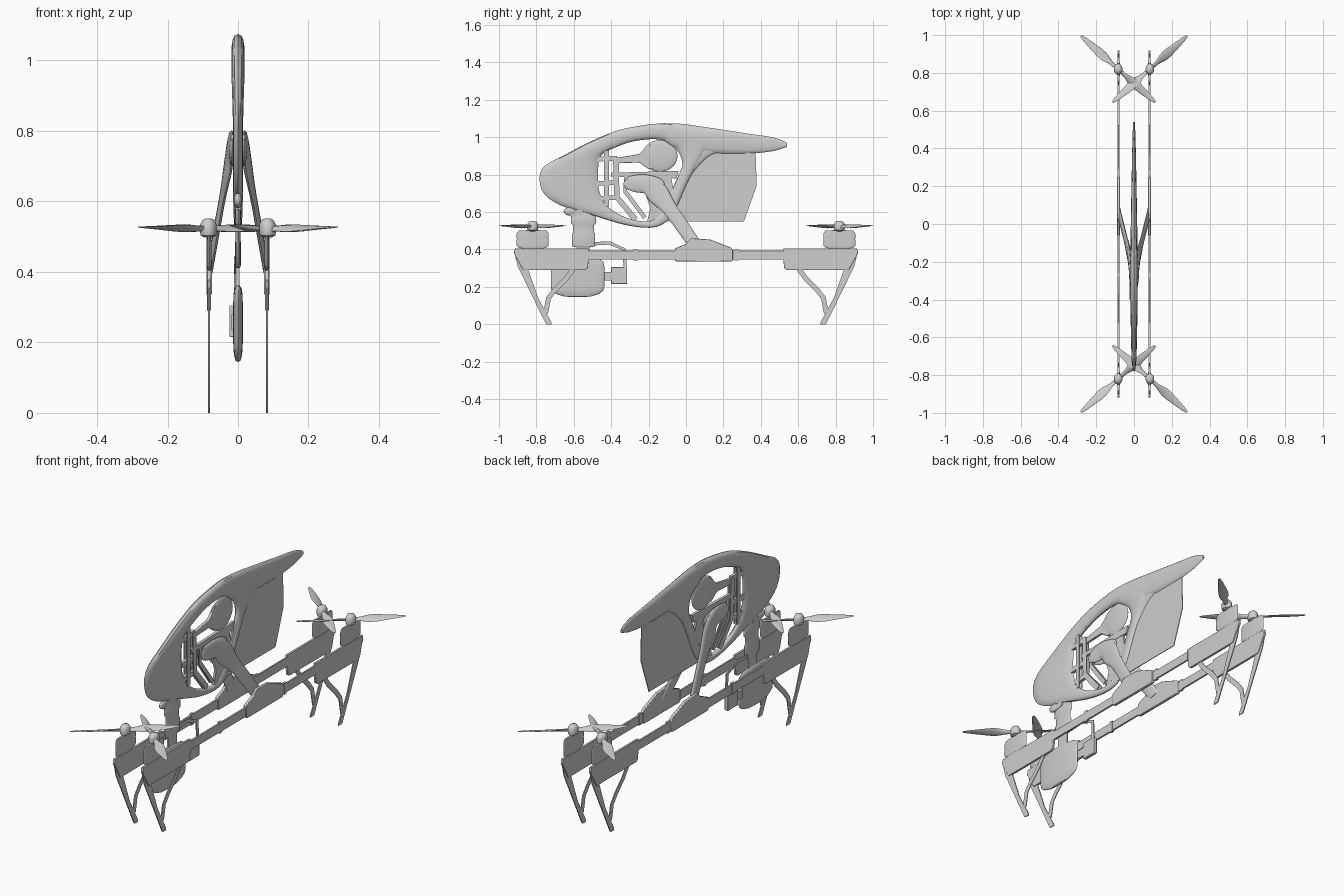
import bpy, bmesh, math
from mathutils import Vector

if "Cube" in bpy.data.objects:
    bpy.data.objects.remove(bpy.data.objects["Cube"])

mat = bpy.data.materials.new("light grey")
mat.diffuse_color = (0.62, 0.62, 0.62, 1)
mat.use_nodes = True
mat.node_tree.nodes["Principled BSDF"].inputs["Base Color"].default_value = mat.diffuse_color


def finish(name, bm, angle=40):
    bmesh.ops.recalc_face_normals(bm, faces=bm.faces)
    me = bpy.data.meshes.new(name)
    bm.to_mesh(me)
    bm.free()
    me.materials.append(mat)
    ob = bpy.data.objects.new(name, me)
    bpy.context.collection.objects.link(ob)
    bpy.ops.object.select_all(action='DESELECT')
    ob.select_set(True)
    bpy.context.view_layer.objects.active = ob
    bpy.ops.object.shade_smooth_by_angle(angle=math.radians(angle))
    return ob


def skin(name, rings, closed=False):
    """Join rings of points into a surface, capped unless closed."""
    bm = bmesh.new()
    vs = [[bm.verts.new(p) for p in r] for r in rings]
    m, n = len(vs), len(vs[0])
    for i in range(m if closed else m - 1):
        a, b = vs[i], vs[(i + 1) % m]
        for j in range(n):
            k = (j + 1) % n
            bm.faces.new((a[j], a[k], b[k], b[j]))
    if not closed:
        bm.faces.new(vs[0])
        bm.faces.new(vs[-1])
    return finish(name, bm)


def spline(pts, steps, closed=False):
    """Catmull-Rom curve through tuples of any size."""
    n, out = len(pts), []
    get = lambda i: pts[i % n] if closed else pts[max(0, min(n - 1, i))]
    for i in range(n if closed else n - 1):
        for s in range(steps):
            t = s / steps
            out.append(tuple(0.5 * (2 * b + (c - a) * t + (2 * a - 5 * b + 4 * c - d) * t * t
                                    + (3 * b - a - 3 * c + d) * t ** 3)
                             for a, b, c, d in zip(get(i - 1), get(i), get(i + 1), get(i + 2))))
    return out if closed else out + [pts[-1]]


def band(name, stations, steps=4, closed=False, n=14):
    """Rounded band; each station is x, outer y z, inner y z, half width."""
    rings = []
    for x, yo, zo, yi, zi, hw in spline(stations, steps, closed):
        ring = []
        for j in range(n):
            a = 2 * math.pi * j / n
            c, s = math.cos(a), math.sin(a)
            s = math.copysign(abs(s) ** 0.8, s)
            ring.append((x + hw * s, (yo + yi) / 2 + (yo - yi) / 2 * c,
                         (zo + zi) / 2 + (zo - zi) / 2 * c))
        rings.append(ring)
    return skin(name, rings, closed)


def plate(name, outline, x, hw, sy=1, bevel=0.0):
    """Side outline (y, z) given thickness along x."""
    ob = skin(name, [[(x + s * hw, y * sy, z) for y, z in outline] for s in (-1, 1)])
    if bevel:
        mod = ob.modifiers.new("edge", 'BEVEL')
        mod.width, mod.segments = bevel, 2
    return ob


def strip(name, path, w, x, hw, sy=1):
    """Flat strut following a (y, z) path."""
    left, right = [], []
    for i, p in enumerate(path):
        d = Vector(path[min(i + 1, len(path) - 1)]) - Vector(path[max(i - 1, 0)])
        nrm = Vector((-d.y, d.x)).normalized() * w / 2
        left.append(tuple(Vector(p) + nrm))
        right.append(tuple(Vector(p) - nrm))
    return plate(name, left + right[::-1], x, hw, sy)


def lathe(name, profile, x, y, squash, n=28):
    """Turned shape around z, flattened along x."""
    return skin(name, [[(x + r * squash * math.cos(2 * math.pi * j / n),
                         y + r * math.sin(2 * math.pi * j / n), z) for j in range(n)]
                       for r, z in profile])


def ellipsoid(name, c, r):
    prof = [(max(0.01, math.cos(a)) * r[1], c[2] + math.sin(a) * r[2])
            for a in [math.pi * (i / 14 - 0.5) for i in range(15)]]
    return lathe(name, prof, c[0], c[1], r[0] / r[1])


# Body shell: ring around the side opening
band("body_shell", [
    (0, -.77, .83, -.47, .83, .015), (0, -.64, .91, -.455, .90, .017),
    (0, -.46, 1.0, -.39, .94, .019), (0, -.30, 1.052, -.27, .98, .019),
    (0, -.06, 1.072, -.13, .985, .018), (0, .12, .99, -.04, .92, .016),
    (0, .055, .85, -.02, .83, .015), (0, .0, .74, -.06, .72, .014),
    (0, -.07, .59, -.13, .60, .012), (0, -.16, .52, -.2, .55, .011),
    (0, -.32, .53, -.32, .57, .012), (0, -.52, .59, -.42, .63, .014),
    (0, -.68, .64, -.46, .70, .015), (0, -.77, .715, -.47, .76, .015)], 4, True)
# Long tapering tail above the fin
band("tail", [(0, -.14, 1.065, -.12, .99, .017), (0, -.05, 1.074, -.05, .94, .018),
              (0, .13, 1.05, .13, .915, .015), (0, .34, 1.018, .34, .913, .011),
              (0, .45, 1.002, .46, .925, .008), (0, .51, .985, .515, .94, .006),
              (0, .54, .968, .54, .948, .004)])
plate("fin", [(.02, .92), (.372, .918), (.378, .74), (.31, .55), (-.13, .55), (-.03, .72)], 0, .002)
# Rib curving from the tail down the fin's front edge
band("fin_rib", [(0, .22, .935, .12, .96, .009), (0, .12, .895, .02, .93, .010),
                 (0, .03, .80, -.03, .82, .011), (0, -.05, .66, -.1, .66, .010)])

# Mechanism inside the opening
ellipsoid("inner_dome", (0, -.14, .90), (.012, .095, .085))
plate("inner_lobe", [(-.375, .86), (-.37, .89), (-.25, .91), (-.2, .96), (-.12, .97),
                     (-.12, .84), (-.2, .83), (-.25, .865)], 0, .007, bevel=.003)
plate("inner_shelf", [(-.4, .79), (-.4, .81), (-.04, .82), (-.05, .78)], 0, .008)
plate("inner_panel", [(-.25, .79), (-.08, .79), (-.06, .68), (-.12, .54), (-.21, .54), (-.19, .62)],
      0, .006)
for s in (-1, 1):
    strip("inner_front_strut", [(-.425, .93), (-.425, .63)], .025, s * .009, .002)
    strip("inner_bent_strut", [(-.375, .89), (-.37, .68), (-.27, .56)], .03, s * .008, .002)
    strip("inner_brace", [(-.32, .80), (-.325, .71), (-.22, .57)], .022, s * .006, .002)
for z in (.66, .74, .87):
    plate("inner_rung", [(-.48, z), (-.48, z + .025), (-.37, z + .03), (-.37, z + .005)], 0, .008)

for sx in (-1, 1):
    # Folding arm from body pivot to boom
    ellipsoid("arm_pivot", (sx * .017, -.225, .75), (.010, .11, .048))
    band("arm", [(sx * .016, -.31, .79, -.32, .73, .006), (sx * .020, -.21, .80, -.23, .705, .010),
                 (sx * .028, -.115, .745, -.195, .66, .011), (sx * .043, -.055, .64, -.12, .595, .009),
                 (sx * .062, .02, .53, -.04, .49, .009), (sx * .080, .10, .41, .03, .39, .008)])
    X = sx * .082
    plate("arm_foot", [(-.06, .405), (.0, .43), (.03, .46), (.13, .453), (.24, .41),
                       (.25, .40), (.25, .34), (.24, .335), (-.05, .335), (-.06, .34)],
          X, .008, bevel=.003)
    plate("boom", [(-.56, .345), (-.56, .393), (.56, .393), (.56, .345)], X, .005, bevel=.002)
    for sy in (-1, 1):
        # End bracket, landing leg and brace
        plate("boom_collar", [(.26, .34), (.26, .40), (.28, .40), (.28, .34)], X, .006, sy)
        plate("end_bracket", [(.52, .405), (.915, .405), (.92, .38), (.87, .29),
                              (.54, .29), (.525, .30), (.52, .345)], X, .006, sy, .002)
        plate("landing_leg", [(.918, .385), (.90, .31), (.75, .003), (.745, 0), (.718, 0),
                              (.72, .012), (.79, .14), (.845, .295), (.86, .32)], X, .0025, sy)
        strip("leg_brace", [(.60, .30), (.64, .245), (.70, .185), (.735, .14), (.75, .06)],
              .026, X, .002, sy)
        # Motor and propeller
        Y = sy * .82
        lathe("motor", [(.03, .395), (.078, .412), (.085, .42), (.085, .452), (.083, .456),
                        (.085, .46), (.085, .485), (.076, .50), (.03, .503)], X, Y, .085)
        lathe("propeller_hub", [(.012, .497), (.027, .503), (.029, .51), (.029, .535),
                                (.02, .548), (.008, .552)], sx * .084, Y, .8)
        d = Vector((sx * .197, sy * .176, 0)).normalized()
        p = Vector((-d.y, d.x, 0))
        blade = [(.0, .011, .006, .6), (.05, .013, .006, .6), (.085, .022, .005, .45),
                 (.12, .025, .004, .35), (.18, .019, .003, .25), (.24, .011, .002, .15),
                 (.264, .005, .001, .1)]
        for e in (-1, 1):
            rings = []
            for r, c, t, tw in spline(blade, 3):
                u = p * math.cos(tw) * e + Vector((0, 0, math.sin(tw)))
                v = u.cross(d)
                o = Vector((sx * .084, Y, .522 + .02 * r)) + d * e * r
                rings.append([o + u * c * math.cos(a) + v * t * math.sin(a)
                              for a in [math.pi * j / 5 for j in range(10)]])
            skin("propeller_blade", rings)

# Camera mount, neck and hanging camera
ellipsoid("mount_joint", (0, -.62, .603), (.012, .034, .022))
strip("mount_link", [(-.62, .59), (-.55, .60)], .03, 0, .008)
lathe("camera_neck", [(.03, .64), (.045, .585), (.066, .575), (.068, .54), (.056, .53), (.056, .49),
                      (.062, .485), (.062, .42), (.055, .415), (.03, .41)], 0, -.548, .13)
strip("camera_stem", [(-.55, .43), (-.55, .33)], .07, 0, .004)
lathe("camera", [(.02, .145), (.07, .148), (.115, .162), (.138, .18), (.143, .20), (.143, .31),
                 (.138, .335), (.11, .352), (.05, .362)], 0, -.58, .095)
strip("gimbal_arm", [(-.50, .43), (-.41, .435), (-.33, .40), (-.325, .29)], .018, -.008, .003)
plate("gimbal_shaft", [(-.45, .235), (-.45, .28), (-.39, .28), (-.39, .235)], -.012, .006)
plate("gimbal_motor", [(-.40, .215), (-.40, .305), (-.315, .305), (-.315, .215)], -.014, .010,
      bevel=.003)
